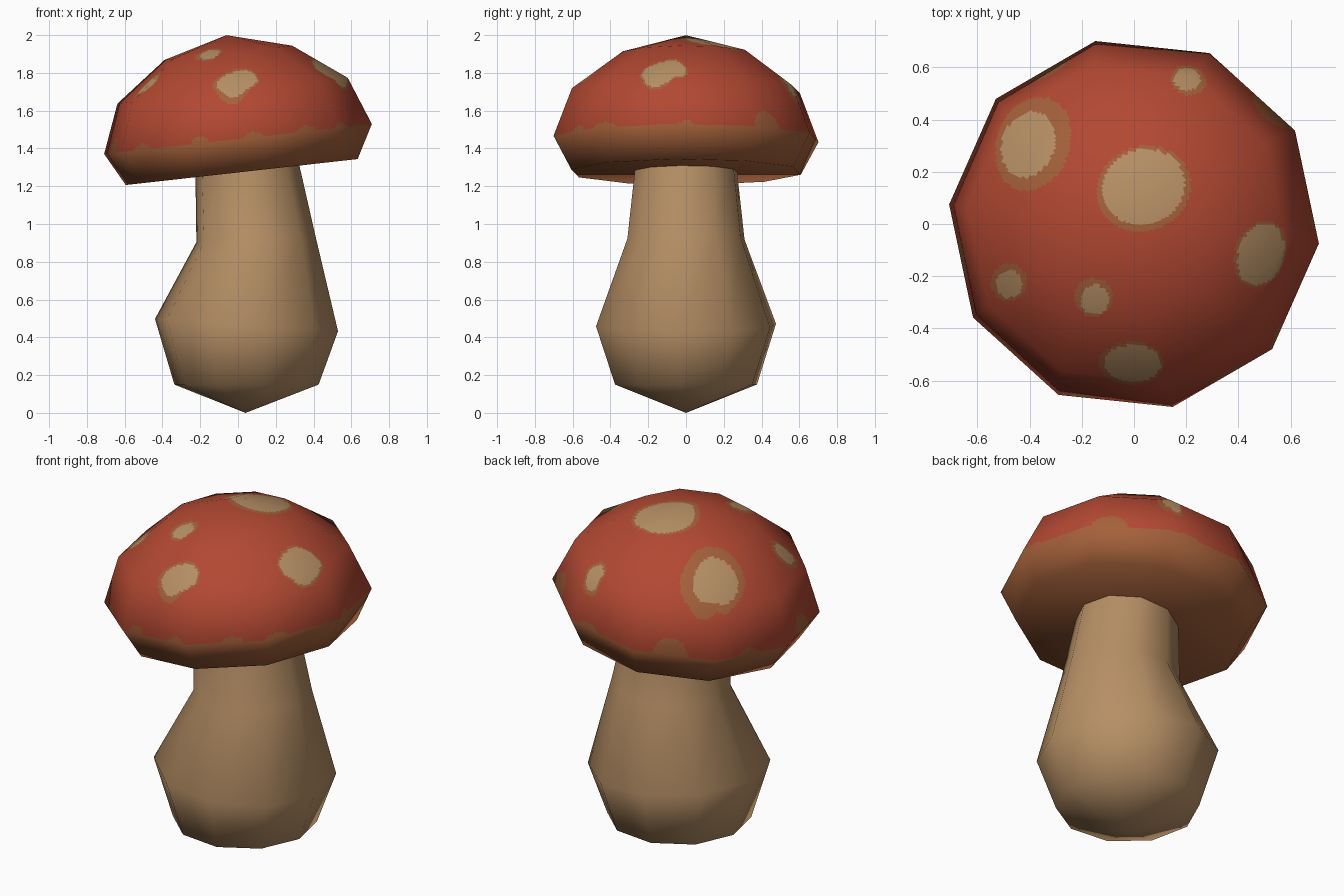
import bpy, math
from mathutils import Vector, Matrix

if "Cube" in bpy.data.objects:
    bpy.data.objects.remove(bpy.data.objects["Cube"])

SIDES = 10
PHASE = math.radians(-6)


def material(name, rgb):
    m = bpy.data.materials.new(name)
    m.diffuse_color = (*rgb, 1)
    m.use_nodes = True
    m.node_tree.nodes["Principled BSDF"].inputs["Base Color"].default_value = m.diffuse_color
    return m


RED = material("cap red", (0.445, 0.065, 0.032))
ORANGE = material("rim orange", (0.37, 0.118, 0.042))
TAN = material("stem tan", (0.468, 0.275, 0.130))


def make_object(name, verts, faces, mats):
    me = bpy.data.meshes.new(name)
    me.from_pydata(verts, [], faces)
    for m in mats:
        me.materials.append(m)
    for p in me.polygons:
        p.use_smooth = True
    ob = bpy.data.objects.new(name, me)
    bpy.context.collection.objects.link(ob)
    return ob


def corner(j):
    a = PHASE + j * 2 * math.pi / SIDES
    return math.cos(a), math.sin(a)


# Stem: ten-sided rings of (centre x, height, radius, slope along x)
rings = [(0.045, 0.15, 0.384, 0.0), (0.045, 0.465, 0.487, -0.067),
         (0.095, 0.92, 0.317, 0.05), (0.048, 1.295, 0.275, 0.11)]
verts, faces = [(0.04, 0.0, 0.0)], []
for cx, z, r, slope in rings:
    for j in range(SIDES):
        c, s = corner(j)
        verts.append((cx + r * c, r * s, z + slope * r * c))
for j in range(SIDES):
    k = (j + 1) % SIDES
    faces.append((0, 1 + k, 1 + j))
    for i in range(len(rings) - 1):
        a, b = 1 + i * SIDES, 1 + (i + 1) * SIDES
        faces.append((a + j, a + k, b + k, b + j))
make_object("stem", verts, faces, [TAN])

# Cap: ten-sided profile (radius, height, fine rows to the next ring), top to underside.
# Finely gridded on the flat facets so the painted spots can be cut as faces.
profile = [(0.0, 0.553, 22), (0.342, 0.459, 20), (0.617, 0.257, 22),
           (0.717, 0.0, 2), (0.621, -0.176, 2), (0.0, -0.176, 0)]
FINE = 30
COLS = SIDES * FINE

# Smooth profile normals (average of neighbouring segments)
seg = [Vector((a[1] - b[1], b[0] - a[0])).normalized()
       for a, b in zip(profile, profile[1:])]
pnorm = [Vector((0, 1))] + [(a + b).normalized() for a, b in zip(seg, seg[1:])] + [Vector((0, -1))]

rows = []  # (radius, height, normal out, normal up)
for i, (r, h, n) in enumerate(profile):
    for q in range(n):
        t = q / n
        r2, h2, _ = profile[i + 1]
        nn = pnorm[i].lerp(pnorm[i + 1], t)
        rows.append((r + (r2 - r) * t, h + (h2 - h) * t, nn.x, nn.y))
rows.append((0.0, -0.176, 0.0, -1.0))

tilt = Matrix.Rotation(-math.atan(0.112), 3, 'Y')
lift = Vector((0, 0, 1.45))
columns = []
for k in range(COLS):
    (c0, s0), (c1, s1) = corner(k // FINE), corner(k // FINE + 1)
    t = (k % FINE) / FINE
    columns.append((c0 + (c1 - c0) * t, s0 + (s1 - s0) * t))

verts, normals, faces = [], [], []
for r, h, no, nu in rows[1:-1]:
    for c, s in columns:
        verts.append(tilt @ Vector((r * c, r * s, h)) + lift)
        normals.append((tilt @ Vector((no * c, no * s, nu))).normalized())
top, bottom = len(verts), len(verts) + 1
for h, d in ((profile[0][1], 1), (profile[-1][1], -1)):
    verts.append(tilt @ Vector((0, 0, h)) + lift)
    normals.append(tilt @ Vector((0, 0, d)))
last = (len(rows) - 3) * COLS
for k in range(COLS):
    n = (k + 1) % COLS
    faces.append((top, k, n))
    faces.append((bottom, last + n, last + k))
    for i in range(len(rows) - 3):
        a, b = i * COLS, (i + 1) * COLS
        faces.append((a + k, b + k, b + n, a + n))
cap = make_object("cap", verts, faces, [RED, ORANGE, TAN])

# Spots seen from above: turn in degrees, tan ellipse, orange border ellipse (x, y, rx, ry)
spots = [(20, (.037, .142, .160, .143), (.037, .135, .183, .162)),
         (-20, (-.405, .305, .100, .130), (-.387, .307, .140, .185)),
         (-20, (.205, .555, .052, .042), (.208, .550, .070, .056)),
         (-18, (.487, -.118, .086, .122), (.485, -.115, .096, .132)),
         (0, (-.480, -.230, .050, .053), (-.480, -.225, .067, .072)),
         (0, (-.150, -.290, .054, .056), (-.155, -.280, .074, .074)),
         (0, (-.005, -.535, .108, .070), (-.010, -.535, .125, .082))]
# Bumps of the orange rim: angle, height, half width
bumps = [(39, .09, 8), (118, .085, 8), (191, .08, 7), (253, .035, 4), (277, .03, 4),
         (303, .03, 5), (322, .03, 5), (0, .02, 4), (222, .03, 5), (75, .025, 5), (155, .03, 5)]


def inside(p, e, turn):
    a = math.radians(turn)
    dx, dy = p.x - e[0], p.y - e[1]
    u = dx * math.cos(a) + dy * math.sin(a)
    v = dy * math.cos(a) - dx * math.sin(a)
    return (u / e[2]) ** 2 + (v / e[3]) ** 2 < 1


untilt = tilt.transposed()
for poly in cap.data.polygons:
    p = poly.center
    q = untilt @ (p - lift)
    ang = math.degrees(math.atan2(q.y, q.x))
    edge = 0.004
    for a, height, w in bumps:
        d = ((ang - a + 180) % 360 - 180) / w
        if abs(d) < 1:
            edge = max(edge, height * math.sqrt(1 - d * d))
    if q.z < edge:
        poly.material_index = 1
        continue
    for turn, inner, outer in spots:
        if inside(p, inner, turn):
            poly.material_index = 2
        elif inside(p, outer, turn):
            poly.material_index = 1

# Soft shading across the broad facets
cap.data.normals_split_custom_set_from_vertices(normals)
